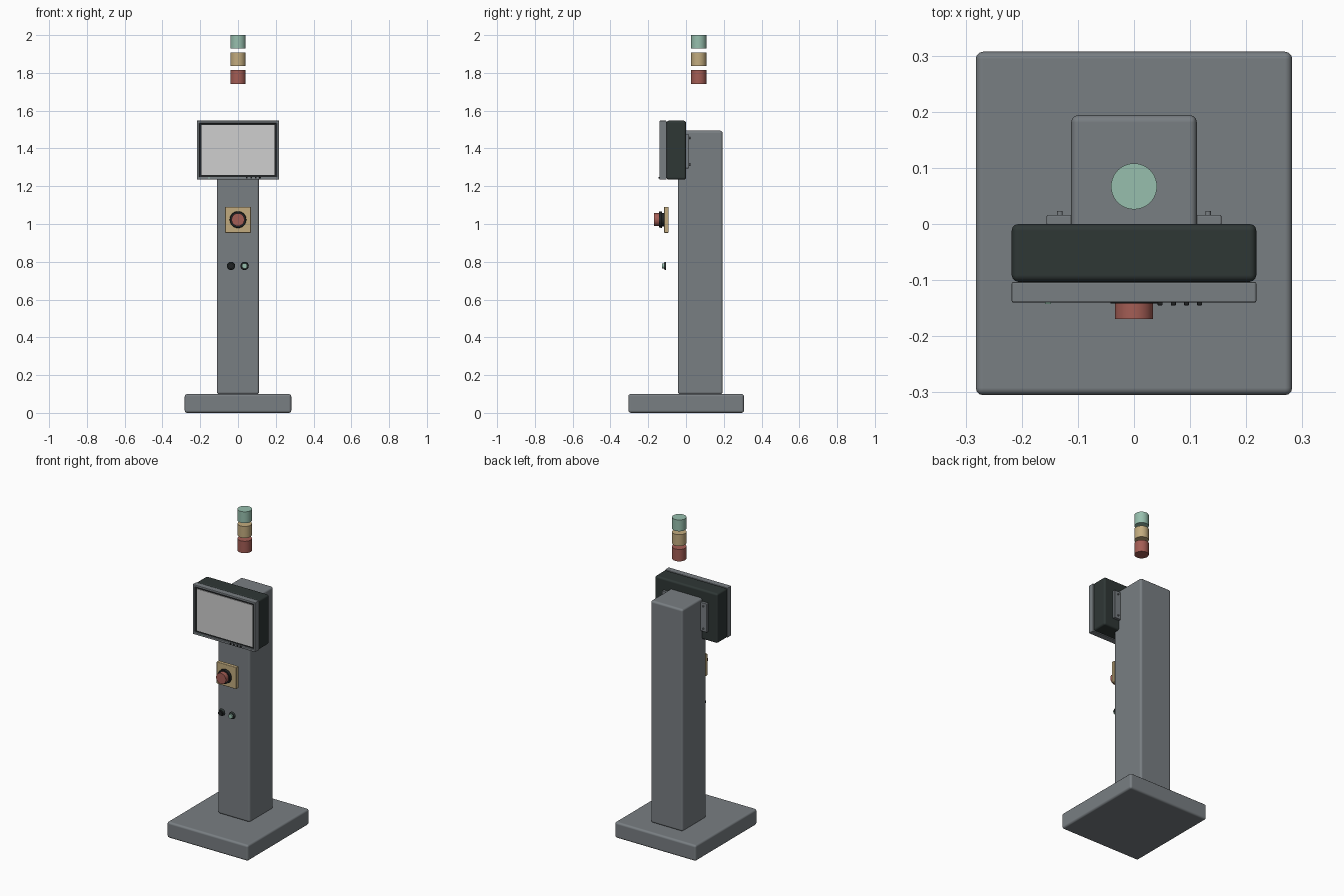
import bpy
import bmesh
import math

default = bpy.data.objects.get("Cube")
if default:
    bpy.data.objects.remove(default, do_unlink=True)


def material(name, r, g, b):
    m = bpy.data.materials.new(name)
    m.diffuse_color = (r, g, b, 1)
    m.use_nodes = True
    bsdf = next(n for n in m.node_tree.nodes if n.type == "BSDF_PRINCIPLED")
    bsdf.inputs["Base Color"].default_value = (r, g, b, 1)
    return m


grey = material("steel grey", 0.19, 0.21, 0.225)
dark = material("dark green black", 0.028, 0.038, 0.036)
black = material("black", 0.015, 0.017, 0.018)
white = material("screen light grey", 0.62, 0.62, 0.62)
red = material("muted red", 0.37, 0.11, 0.09)
yellow = material("muted yellow", 0.54, 0.41, 0.21)
green = material("muted green", 0.31, 0.52, 0.42)


def box(name, xs, ys, zs, mat, bevel=0, segments=3):
    """Box between the given limits, with rounded edges."""
    bpy.ops.mesh.primitive_cube_add(
        size=1, location=[sum(s) / 2 for s in (xs, ys, zs)])
    ob = bpy.context.object
    ob.name = name
    ob.scale = [s[1] - s[0] for s in (xs, ys, zs)]
    bpy.ops.object.transform_apply(location=False, rotation=False, scale=True)
    ob.data.materials.append(mat)
    if bevel:
        bpy.ops.object.shade_smooth()
        mod = ob.modifiers.new("rounded edges", "BEVEL")
        mod.width = bevel
        mod.segments = segments
        mod.harden_normals = True
    return ob


def cylinder(name, centre, radius, depth, mat, along_y=False, top_radius=None):
    """Cylinder or cone; along_y points its top to the front."""
    bpy.ops.mesh.primitive_cone_add(
        vertices=40, radius1=radius,
        radius2=radius if top_radius is None else top_radius,
        depth=depth, location=centre,
        rotation=(math.pi / 2 if along_y else 0, 0, 0))
    ob = bpy.context.object
    ob.name = name
    ob.data.materials.append(mat)
    bpy.ops.object.shade_smooth_by_angle(angle=math.radians(35))
    return ob


def front_disc(name, x, z, back, front, radius, mat, front_radius=None):
    return cylinder(name, (x, (back + front) / 2, z), radius, back - front,
                    mat, True, front_radius)


# Base and column
box("base_plate", (-0.282, 0.282), (-0.305, 0.307), (0, 0.1), grey, 0.013)
box("column", (-0.112, 0.112), (-0.043, 0.194), (0.098, 1.494), grey, 0.013)

# Monitor housing and front bezel with a recessed opening
box("monitor_housing", (-0.218, 0.218), (-0.103, 0), (1.235, 1.547), dark, 0.012)
bezel = box("monitor_bezel", (-0.218, 0.218), (-0.14, -0.103), (1.235, 1.547), grey)
bezel.data.materials.append(black)
bm = bmesh.new()
bm.from_mesh(bezel.data)
bm.normal_update()
front = min(bm.faces, key=lambda f: f.normal.y)
bmesh.ops.inset_region(bm, faces=[front], thickness=0.019)
wall = bmesh.ops.extrude_discrete_faces(bm, faces=[front])["faces"][0]
bmesh.ops.translate(bm, verts=wall.verts, vec=(0, 0.01, 0))
wall.material_index = 1
bm.to_mesh(bezel.data)
bm.free()
mod = bezel.modifiers.new("rounded edges", "BEVEL")
mod.width = 0.003
mod.segments = 2
box("display", (-0.193, 0.193), (-0.134, -0.129), (1.26, 1.523), white)

# Bezel keys and power light
for i in range(4):
    box(f"bezel_key_{i + 1}", (0.042 + i * 0.0235, 0.051 + i * 0.0235),
        (-0.145, -0.138), (1.24, 1.25), black, 0.001, 1)
box("power_light", (-0.159, -0.148), (-0.143, -0.138), (1.24, 1.246), green)

# Mounting brackets with screws
for side, label in ((1, "left"), (-1, "right")):
    xs = sorted((side * 0.108, side * 0.156))
    box(f"{label}_bracket", xs, (-0.002, 0.016), (1.295, 1.475), grey, 0.003, 2)
    for n, z in enumerate((1.315, 1.455)):
        cylinder(f"{label}_bracket_screw_{n + 1}", (side * 0.132, 0.018, z),
                 0.005, 0.01, grey, True)

# Emergency stop
box("stop_plate", (-0.069, 0.069), (-0.116, -0.092), (0.953, 1.091), yellow, 0.004, 2)
front_disc("stop_neck", 0, 1.023, -0.114, -0.128, 0.035, black)
front_disc("stop_collar", 0, 1.023, -0.126, -0.142, 0.044, black, 0.042)
front_disc("stop_head", 0, 1.023, -0.14, -0.169, 0.034, red)

# Two small push buttons
for label, x, cap in (("black", -0.037, black), ("green", 0.035, green)):
    front_disc(f"{label}_button_ring", x, 0.778, -0.105, -0.117, 0.022, dark, 0.018)
    front_disc(f"{label}_button_cap", x, 0.778, -0.115, -0.126, 0.014, cap)

# Signal lights
for label, low, high, mat in (("red", 1.74, 1.815, red),
                              ("yellow", 1.836, 1.908, yellow),
                              ("green", 1.929, 2.0, green)):
    cylinder(f"{label}_signal_light", (0, 0.067, (low + high) / 2),
             0.041, high - low, mat)
